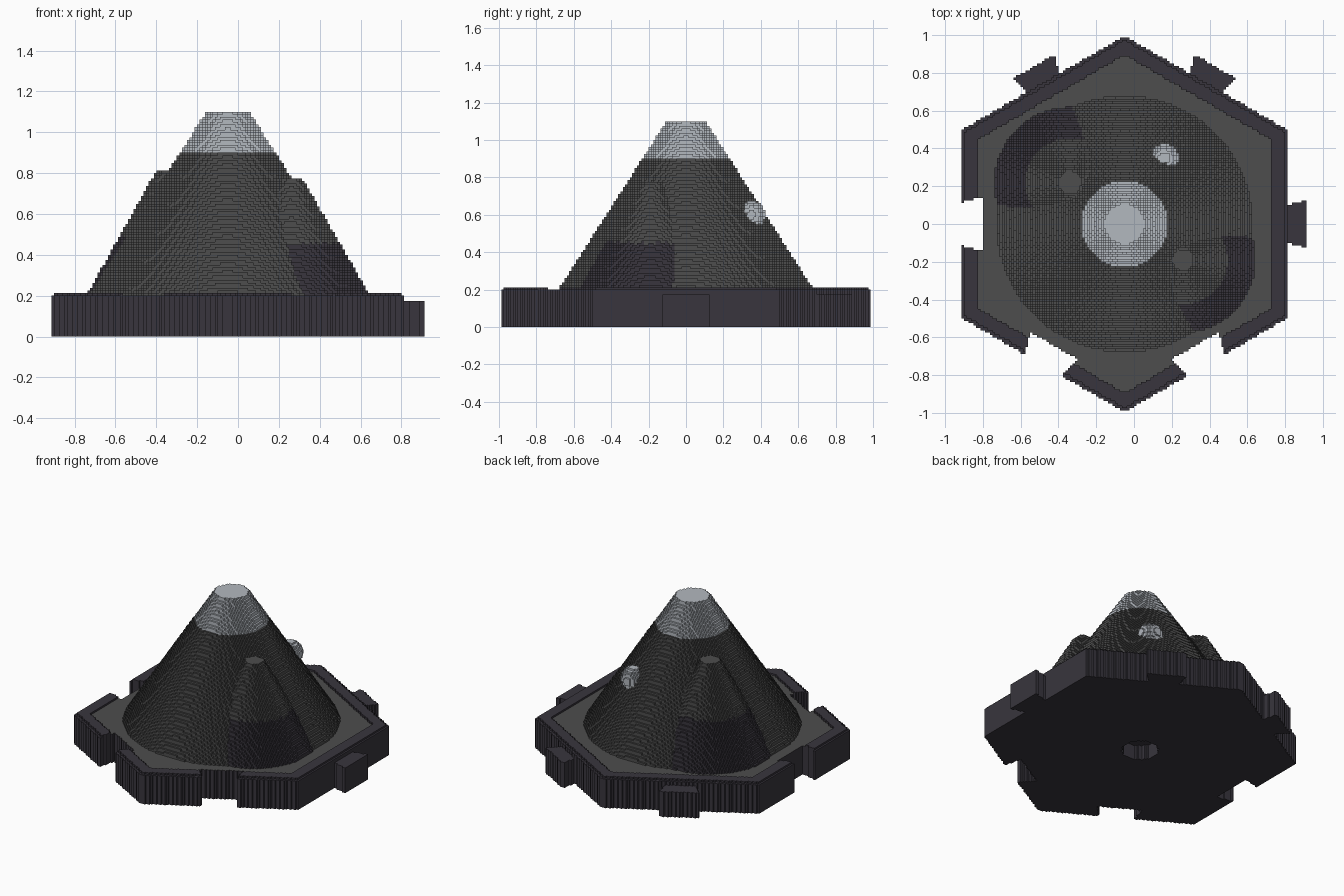
import bpy
from math import cos, sin, pi, hypot, sqrt

V = 0.0125           # edge length of one block
NX, NY = 73, 80      # half extents in blocks
CX = -0.05           # centre of the hexagonal tile
APOTHEM = 0.8625
FLOOR, SNOW_LINE, PEAK = 0.2, 0.9, 1.1

old = bpy.data.objects.get("Cube")
if old:
    bpy.data.objects.remove(old, do_unlink=True)


def make_material(name, rgb):
    mat = bpy.data.materials.new(name)
    mat.use_nodes = True
    mat.diffuse_color = (*rgb, 1)
    mat.node_tree.nodes["Principled BSDF"].inputs["Base Color"].default_value = (*rgb, 1)
    return mat


MATERIALS = [
    make_material("rock_grey", (0.075, 0.075, 0.075)),
    make_material("dark_slate", (0.04, 0.036, 0.047)),
    make_material("snow", (0.45, 0.48, 0.52)),
]
ROCK, SLATE, SNOW = range(3)


def build_blocks(name, rule):
    """Stack blocks in columns; rule(x, y) gives bottom, top, top colour, side colour."""
    columns = {}
    for i in range(-NX, NX):
        for j in range(-NY, NY):
            col = rule((i + 0.5) * V, (j + 0.5) * V)
            if col:
                lo, hi = round(col[0] / V), round(col[1] / V)
                if hi > lo:
                    columns[i, j] = (lo, hi, col[2], col[3])

    index, verts, faces, mats = {}, [], [], []

    def add_face(points, mat):
        for p in points:
            if p not in index:
                index[p] = len(verts)
                verts.append([c * V for c in p])
        faces.append([index[p] for p in points])
        mats.append(mat)

    for (i, j), (lo, hi, top, side) in columns.items():
        ring = [(i, j), (i + 1, j), (i + 1, j + 1), (i, j + 1)]
        add_face([(*p, hi) for p in ring], top)
        add_face([(*p, lo) for p in reversed(ring)], side)
        for k, (di, dj) in enumerate([(0, -1), (1, 0), (0, 1), (-1, 0)]):
            a, b = ring[k], ring[(k + 1) % 4]
            nlo, nhi = columns.get((i + di, j + dj), (hi, hi))[:2]
            # exposed wall below and above the neighbouring column
            for z0, z1 in ((lo, min(hi, nlo)), (max(lo, nhi), hi)):
                if z1 > z0:
                    add_face([(*a, z0), (*b, z0), (*b, z1), (*a, z1)], side)
                if nlo == nhi:
                    break

    mesh = bpy.data.meshes.new(name)
    mesh.from_pydata(verts, [], faces)
    for mat in MATERIALS:
        mesh.materials.append(mat)
    mesh.polygons.foreach_set("material_index", mats)
    mesh.update()
    obj = bpy.data.objects.new(name, mesh)
    bpy.context.collection.objects.link(obj)
    return obj


def edge_coords(x, y, k):
    """Distance outward and along hexagon side k."""
    a = k * pi / 3
    x -= CX
    return x * cos(a) + y * sin(a), y * cos(a) - x * sin(a)


# Hexagonal tile with rim, three dovetail slots and a socket underneath
def tile(x, y):
    reach = max(edge_coords(x, y, k)[0] for k in range(6))
    if reach > APOTHEM:
        return None
    for k in (3, 4, 5):
        out, along = edge_coords(x, y, k)
        if out > 0.745 and abs(along) < 0.115 + (APOTHEM - out) * 0.27:
            return None
    bottom = 0.1 if hypot(x - CX, y) < 0.115 else 0
    if reach > 0.845:
        return bottom, FLOOR, SLATE, SLATE
    if reach > 0.775:
        return bottom, FLOOR + V, SLATE, SLATE
    return bottom, FLOOR, ROCK, SLATE


# Dovetail tabs on the other three sides
def tab(k):
    def rule(x, y):
        out, along = edge_coords(x, y, k)
        if APOTHEM < out < 0.962 and abs(along) < 0.1 + (out - APOTHEM) * 0.27:
            return 0, 0.175, SLATE, SLATE
    return rule


# Flat-topped cones: centre x, centre y, top radius, top height, slope, dark level
PEAK_CONE = (CX, 0, 0.105, PEAK, 1.557)
SPURS = [(-0.34, 0.22, 0.06, 0.8125, 1.787, 0.5),
         (0.26, -0.19, 0.055, 0.775, 1.73, 0.4625)]


def cone_height(x, y, cone):
    cx, cy, radius, top, slope = cone[:5]
    return top - max(0, hypot(x - cx, y - cy) - radius) * slope


# Mountain with two spurs whose feet are darker
def mountain(x, y):
    height, colour = cone_height(x, y, PEAK_CONE), ROCK
    for spur in SPURS:
        h = cone_height(x, y, spur)
        if h > height:
            height, colour = h, SLATE if h < spur[5] else ROCK
    return FLOOR, min(height, SNOW_LINE), colour, colour


def snow_cap(x, y):
    return SNOW_LINE, cone_height(x, y, PEAK_CONE), SNOW, SNOW


# Pale boulder half sunk in the back slope
def boulder(x, y):
    r2 = 0.075 ** 2 - (x - 0.16) ** 2 - (y - 0.348) ** 2
    if r2 > 0:
        return 0.6 - sqrt(r2), 0.6 + sqrt(r2), SNOW, SNOW


build_blocks("hex_tile", tile)
for k, label in enumerate(("left", "back_left", "back_right")):
    build_blocks(label + "_tab", tab(k))
build_blocks("mountain", mountain)
build_blocks("snow_cap", snow_cap)
build_blocks("boulder", boulder)
